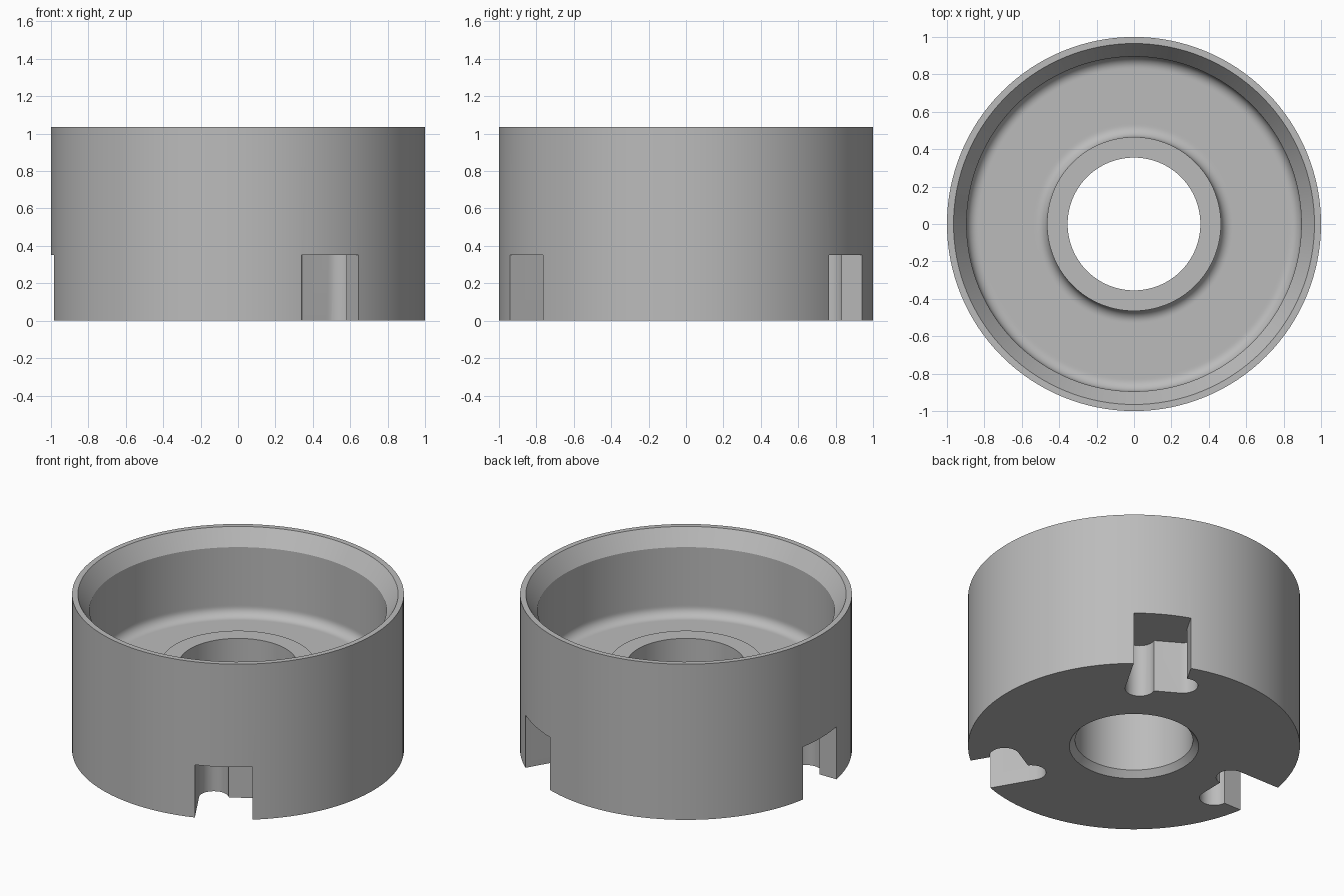
import bpy
import bmesh
from math import sin, cos, tau, radians, pi
from mathutils import Matrix, Vector

cube = bpy.data.objects.get("Cube")
if cube:
    bpy.data.objects.remove(cube)

SEGMENTS = 128
HEIGHT = 1.035
FLOOR = 0.475
FILLET = 0.06
NOTCH_HEIGHT = 0.35

metal = bpy.data.materials.new("plain grey metal")
metal.use_nodes = True
grey = (0.5, 0.5, 0.5, 1)
metal.diffuse_color = grey
metal.node_tree.nodes["Principled BSDF"].inputs["Base Color"].default_value = grey


def arc(cx, cy, radius, start, end, steps):
    """Points along a circular arc, angles in degrees."""
    angles = [radians(start + (end - start) * i / steps) for i in range(steps + 1)]
    return [(cx + radius * cos(a), cy + radius * sin(a)) for a in angles]


def make_object(name, bm):
    bmesh.ops.recalc_face_normals(bm, faces=bm.faces)
    mesh = bpy.data.meshes.new(name)
    bm.to_mesh(mesh)
    bm.free()
    mesh.materials.append(metal)
    obj = bpy.data.objects.new(name, mesh)
    bpy.context.collection.objects.link(obj)
    return obj


def lathe(name, profile):
    """Revolve a closed radius-height profile around z."""
    bm = bmesh.new()
    rings = []
    for i in range(SEGMENTS):
        a = tau * i / SEGMENTS
        rings.append([bm.verts.new((r * cos(a), r * sin(a), z)) for r, z in profile])
    count = len(profile)
    for i, ring in enumerate(rings):
        following = rings[(i + 1) % SEGMENTS]
        for j in range(count):
            k = (j + 1) % count
            bm.faces.new((ring[j], following[j], following[k], ring[k]))
    return make_object(name, bm)


# Cup body: outer wall, bevelled rim, filleted floor, raised boss, chamfered bore
wall, boss = 0.895, 0.465
profile = [(0.39, 0), (1, 0), (1, HEIGHT), (0.965, HEIGHT), (wall, 0.93)]
profile += [(wall, FLOOR + FILLET + 0.01)]
profile += arc(wall - FILLET, FLOOR + FILLET, FILLET, 0, -90, 8)
profile += [(wall - FILLET - 0.01, FLOOR), (boss + FILLET + 0.01, FLOOR)]
profile += arc(boss + FILLET, FLOOR + FILLET, FILLET, 270, 180, 8)
profile += [(boss, 0.575), (0.355, 0.575), (0.355, 0.04)]
body = lathe("cup_body", profile)

# Notch outline: a slot with one relief past its back wall and one past its side wall
half_width = 0.175
relief = 0.089
outline = [(1.2, -half_width)]
outline += arc(0.69, relief - half_width, relief, 270, 97, 16)
outline += arc(0.77, 0.165, relief, 180, 6, 16)
outline += [(1.2, half_width)]

# Three notches cut up from the bottom edge
bm = bmesh.new()
for i in range(3):
    turn = Matrix.Rotation(pi / 3 + i * tau / 3, 3, 'Z')
    low = [bm.verts.new(turn @ Vector((r, t, -0.1))) for r, t in outline]
    base = bm.faces.new(low)
    top = bmesh.ops.extrude_face_region(bm, geom=[base])["geom"]
    for v in top:
        if isinstance(v, bmesh.types.BMVert):
            v.co.z = NOTCH_HEIGHT
cutter = make_object("notch_cutter", bm)
cutter.hide_render = True

cut = body.modifiers.new("notches", 'BOOLEAN')
cut.operation = 'DIFFERENCE'
cut.solver = 'EXACT'
cut.object = cutter
bpy.ops.object.select_all(action='DESELECT')
bpy.context.view_layer.objects.active = body
body.select_set(True)
bpy.ops.object.modifier_apply(modifier=cut.name)
bpy.data.objects.remove(cutter)
bpy.ops.object.shade_smooth_by_angle(angle=radians(30))
